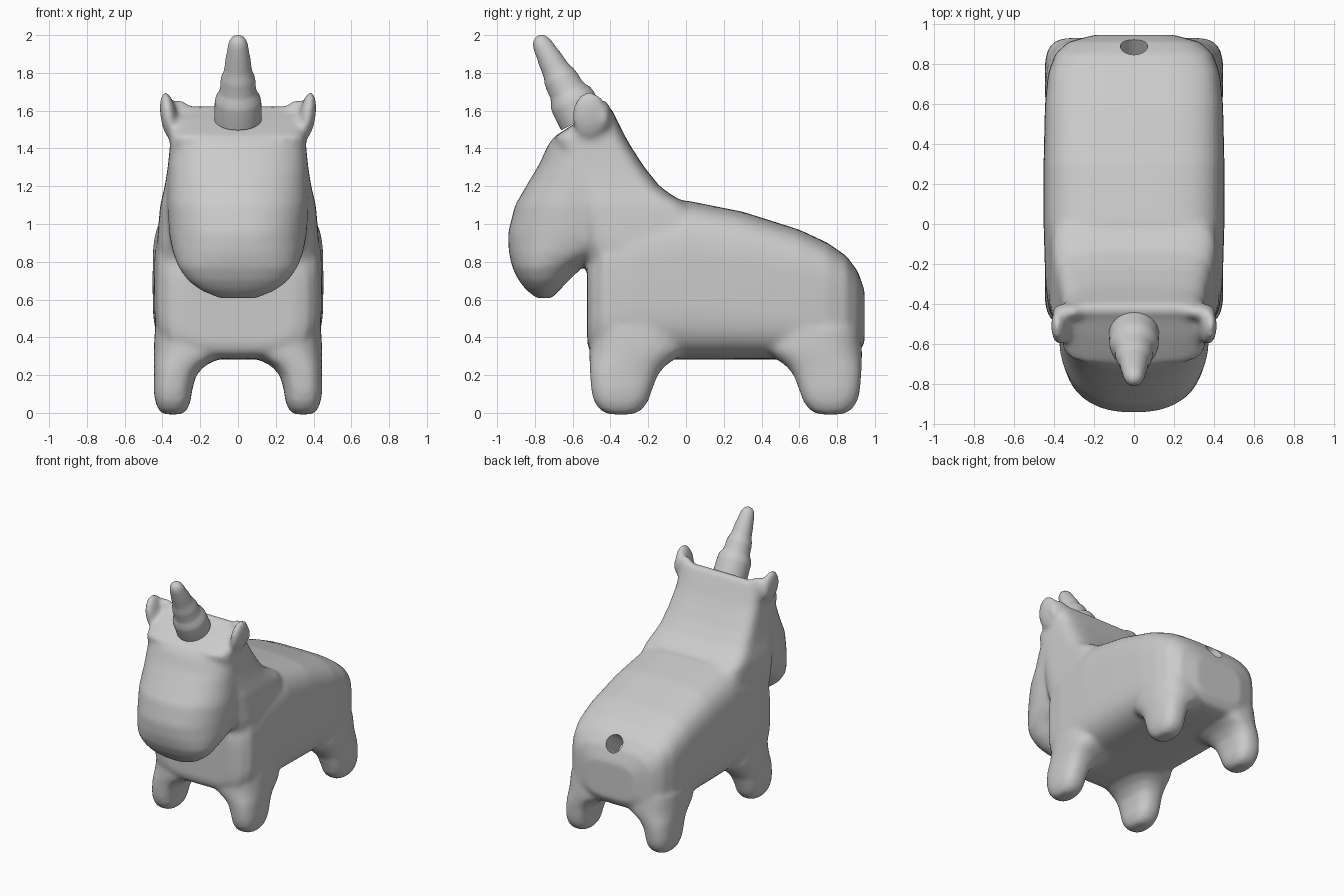
import bpy, bmesh, math
from mathutils import Matrix, Vector

if "Cube" in bpy.data.objects:
    bpy.data.objects.remove(bpy.data.objects["Cube"])

grey = bpy.data.materials.new("soft grey")
grey.diffuse_color = (0.6, 0.6, 0.6, 1)
grey.use_nodes = True
grey.node_tree.nodes["Principled BSDF"].inputs["Base Color"].default_value = grey.diffuse_color


def loft(bm, sections, axis="z", power=2.0, sx=1, flip_y=None, seg=48):
    """Skin superellipse sections (t, low, high, half_width, centre_x) along an axis."""
    rings = []
    for t, lo, hi, w, *cx in sections:
        cx = cx[0] if cx else 0.0
        ring = []
        for i in range(seg):
            a = 2 * math.pi * i / seg
            c, s = math.cos(a), math.sin(a)
            x = cx + w * math.copysign(abs(c) ** (2 / power), c)
            v = (lo + hi) / 2 + (hi - lo) / 2 * math.copysign(abs(s) ** (2 / power), s)
            p = Vector((x * sx, v, t) if axis == "z" else (x * sx, t, v))
            if flip_y is not None:
                p.y = flip_y - p.y
            ring.append(bm.verts.new(p))
        rings.append(ring)
    faces = [bm.faces.new(rings[0]), bm.faces.new(rings[-1])]
    for r0, r1 in zip(rings, rings[1:]):
        for i in range(seg):
            j = (i + 1) % seg
            faces.append(bm.faces.new((r0[i], r0[j], r1[j], r1[i])))
    bmesh.ops.recalc_face_normals(bm, faces=faces)


def ellipsoid(bm, centre, radii, tilt=0.0):
    m = (Matrix.Translation(centre) @ Matrix.Rotation(tilt, 4, "Y")
         @ Matrix.Diagonal((*radii, 1)))
    bmesh.ops.create_uvsphere(bm, u_segments=32, v_segments=20, radius=1, matrix=m)


def finish(bm, name):
    me = bpy.data.meshes.new(name)
    bm.to_mesh(me)
    bm.free()
    ob = bpy.data.objects.new(name, me)
    me.materials.append(grey)
    bpy.context.collection.objects.link(ob)
    return ob


def select_only(ob):
    bpy.ops.object.select_all(action="DESELECT")
    ob.select_set(True)
    bpy.context.view_layer.objects.active = ob


bm = bmesh.new()
# torso, chest to rump
loft(bm, [(-0.523, .36, .80, .30), (-0.50, .31, .86, .37), (-0.44, .29, 1.0, .425),
          (-0.3, .283, 1.06, .443), (0, .283, 1.125, .452), (.3, .283, 1.065, .452),
          (.6, .283, .97, .445), (.75, .285, .90, .43), (.85, .29, .83, .395),
          (.91, .31, .75, .33), (.945, .37, .65, .2)], axis="y", power=4)
# neck and crown, with a sloping forehead
loft(bm, [(.75, -.50, .10, .42), (.9, -.56, .20, .43), (1.1, -.6, .02, .412),
          (1.15, -.6, -.07, .40), (1.2, -.62, -.14, .388), (1.3, -.64, -.22, .372),
          (1.4, -.68, -.285, .362), (1.46, -.70, -.32, .357), (1.5, -.64, -.34, .353),
          (1.55, -.56, -.365, .35), (1.6, -.47, -.39, .345),
          (1.625, -.44, -.405, .34)], power=5)
# muzzle
loft(bm, [(.607, -.79, -.71, .10), (.65, -.845, -.67, .20), (.7, -.885, -.62, .265),
          (.77, -.92, -.55, .315), (.85, -.938, -.37, .345), (.95, -.943, -.2, .365),
          (1.1, -.905, -.2, .375), (1.22, -.835, -.22, .372), (1.32, -.775, -.3, .367),
          (1.42, -.73, -.34, .357), (1.47, -.69, -.36, .35)], power=2.4)
# four legs, flared where they meet the belly
LEG = [(-.008, -.41, -.28, .05, .345), (.015, -.455, -.235, .075, .345),
       (.06, -.488, -.20, .094, .345), (.12, -.502, -.18, .102, .345),
       (.2, -.508, -.15, .112, .333), (.25, -.51, -.11, .135, .31),
       (.29, -.512, -.05, .175, .27), (.33, -.512, 0, .2, .246), (.45, -.5, 0, .2, .24)]
for sx in (-1, 1):
    for flip in (None, 0.42):
        loft(bm, LEG, power=2.6, sx=sx, flip_y=flip)
    # ears: two lobes making a cupped corner
    ellipsoid(bm, (.368 * sx, -.51, 1.572), (.043, .095, .13), tilt=.15 * sx)
    ellipsoid(bm, (.325 * sx, -.44, 1.57), (.085, .045, .09), tilt=-.5 * sx)
body = finish(bm, "body")

# round socket for the tail
bpy.ops.mesh.primitive_cylinder_add(vertices=32, radius=.068, depth=.4,
                                    location=(0, .89, .78), rotation=(-.927, 0, 0))
cutter = bpy.context.object
cutter.name = "tail_socket_cutter"
cutter.hide_render = True
cutter.data.materials.append(grey)

# fuse the parts into one soft skin, then cut the socket
rm = body.modifiers.new("fuse", "REMESH")
rm.mode = "VOXEL"
rm.voxel_size = 0.016
sm = body.modifiers.new("soften", "SMOOTH")
sm.factor, sm.iterations = 0.5, 12
bo = body.modifiers.new("socket", "BOOLEAN")
bo.operation, bo.object, bo.solver = "DIFFERENCE", cutter, "EXACT"
select_only(body)
bpy.ops.object.convert(target="MESH")
bpy.ops.object.shade_smooth_by_angle(angle=math.radians(40))
bpy.data.objects.remove(cutter)

# stepped horn, tilted forward
bm = bmesh.new()
profile = [(0, .125), (.10, .123), (.13, .118), (.155, .103), (.18, .095), (.23, .092),
           (.26, .086), (.285, .076), (.32, .070), (.36, .066), (.39, .060), (.44, .053),
           (.465, .046), (.485, .034), (.495, .02), (.5, .006)]
loft(bm, [(t, -r, r, r) for t, r in profile])
horn = finish(bm, "horn")
horn.location = (0, -.55, 1.555)
horn.rotation_euler = (math.atan2(.47, .88), 0, 0)
select_only(horn)
bpy.ops.object.shade_smooth_by_angle(angle=math.radians(50))
